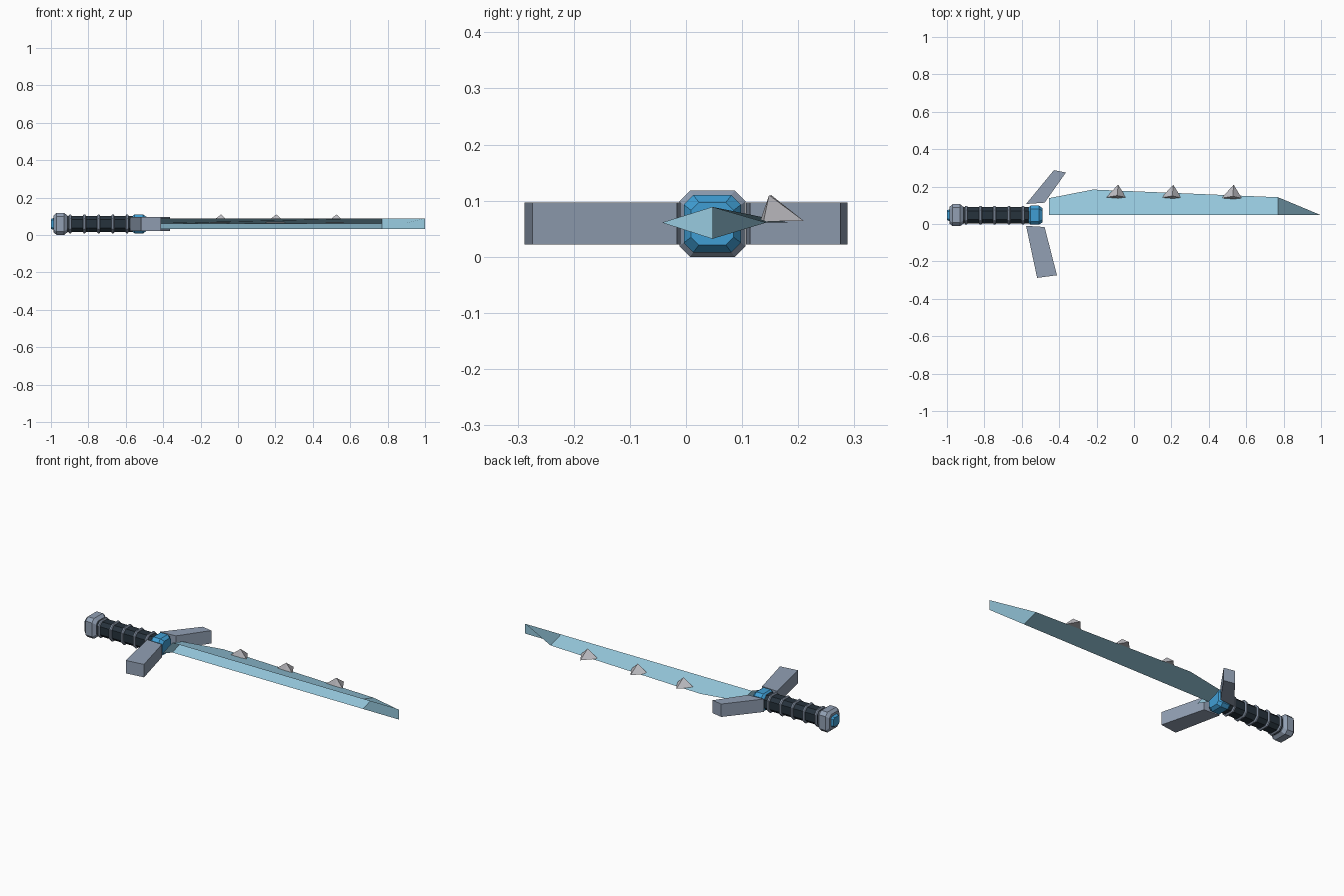
import bpy, bmesh

if "Cube" in bpy.data.objects:
    bpy.data.objects.remove(bpy.data.objects["Cube"])

YC, ZC = 0.047, 0.059   # axis of the handle


def material(name, rgb):
    m = bpy.data.materials.new(name)
    lin = [(c / 255 / 12.92) if c < 11 else ((c / 255 + 0.055) / 1.055) ** 2.4 for c in rgb]
    m.diffuse_color = (*lin, 1)
    m.use_nodes = True
    m.node_tree.nodes["Principled BSDF"].inputs["Base Color"].default_value = m.diffuse_color
    return m


ICE = material("ice blue", (152, 203, 224))
STEEL = material("steel grey", (146, 160, 180))
SPIKE = material("pale grey", (192, 191, 196))
GRIP = material("dark slate", (38, 50, 60))
BLUE = material("bright blue", (64, 158, 212))


def make(name, verts, faces, mat, fix=True):
    me = bpy.data.meshes.new(name)
    me.from_pydata(verts, [], faces)
    if fix:
        bm = bmesh.new()
        bm.from_mesh(me)
        bmesh.ops.recalc_face_normals(bm, faces=bm.faces)
        bm.to_mesh(me)
        bm.free()
    me.materials.append(mat)
    ob = bpy.data.objects.new(name, me)
    bpy.context.collection.objects.link(ob)
    return ob


def loft(name, sections, mat):
    """Chamfered-square sections (x, half size, corner cut) joined along x."""
    verts, faces = [], []
    for x, h, c in sections:
        k = h - c
        for y, z in ((h, -k), (h, k), (k, h), (-k, h), (-h, k), (-h, -k), (-k, -h), (k, -h)):
            verts.append((x, YC + y, ZC + z))
    for s in range(len(sections) - 1):
        for i in range(8):
            j = (i + 1) % 8
            faces.append((s * 8 + i, s * 8 + j, s * 8 + 8 + j, s * 8 + 8 + i))
    n = len(sections) * 8
    faces += [tuple(range(8)), tuple(range(n - 8, n))]
    return make(name, verts, faces, mat)


def prism(name, outline, z0, z1, mat):
    n = len(outline)
    verts = [(x, y, z) for z in (z0, z1) for x, y in outline]
    faces = [tuple(range(n)), tuple(range(n, 2 * n))]
    faces += [(i, (i + 1) % n, n + (i + 1) % n, n + i) for i in range(n)]
    return make(name, verts, faces, mat)


# Pommel with blue end cap
loft("pommel", [(-0.986, 0.045, 0.016), (-0.97, 0.059, 0.019),
                (-0.93, 0.059, 0.019), (-0.912, 0.045, 0.016)], STEEL)
loft("pommel_cap", [(-1.0, 0.026, 0.008), (-0.98, 0.034, 0.01)], BLUE)

# Grip with raised rings
loft("grip", [(-0.915, 0.043, 0.02), (-0.56, 0.043, 0.02)], GRIP)
for i in range(5):
    x = -0.897 + i * 0.076
    loft(f"grip_ring_{i + 1}", [(x - 0.008, 0.045, 0.02), (x - 0.004, 0.05, 0.022),
                                (x + 0.004, 0.05, 0.022), (x + 0.008, 0.045, 0.02)], STEEL)

# Guard block and its two wings
loft("guard_block", [(-0.568, 0.038, 0.014), (-0.553, 0.051, 0.017),
                     (-0.508, 0.051, 0.017), (-0.49, 0.038, 0.014)], BLUE)
prism("guard_wing_back", [(-0.577, 0.107), (-0.478, 0.114), (-0.364, 0.275), (-0.428, 0.288)],
      0.022, 0.097, STEEL)
prism("guard_wing_front", [(-0.577, -0.01), (-0.478, -0.016), (-0.412, -0.274), (-0.518, -0.288)],
      0.022, 0.097, STEEL)

# Blade: an open half-diamond shell with a full diamond root plate and a folded tip
x0, x1, top, mid, bot = -0.455, 0.77, 0.089, 0.061, 0.032
blade = [(x0, YC, top), (x1, YC, top), (1.0, YC, top),
         (x0, YC, bot), (x1, YC, bot), (1.0, YC, bot),
         (x0, 0.138, mid), (-0.22, 0.184, mid), (x1, 0.143, mid), (x0, -0.043, mid)]
make("blade", blade, [(0, 1, 8, 7, 6), (3, 6, 7, 8, 4), (1, 2, 5, 4, 8), (0, 6, 3, 9)],
     ICE, fix=False)

# Spikes along the back edge
for i, (x, y) in enumerate([(-0.085, 0.142), (0.21, 0.14), (0.533, 0.138)]):
    verts = [(x - 0.065, y, 0.063), (x, y - 0.006, 0.063), (x + 0.043, y, 0.063),
             (x, 0.21, 0.064), (x - 0.005, y + 0.01, 0.11)]
    make(f"spike_{i + 1}", verts,
         [(0, 1, 4), (1, 2, 4), (2, 3, 4), (3, 0, 4), (0, 3, 2, 1)], SPIKE)
